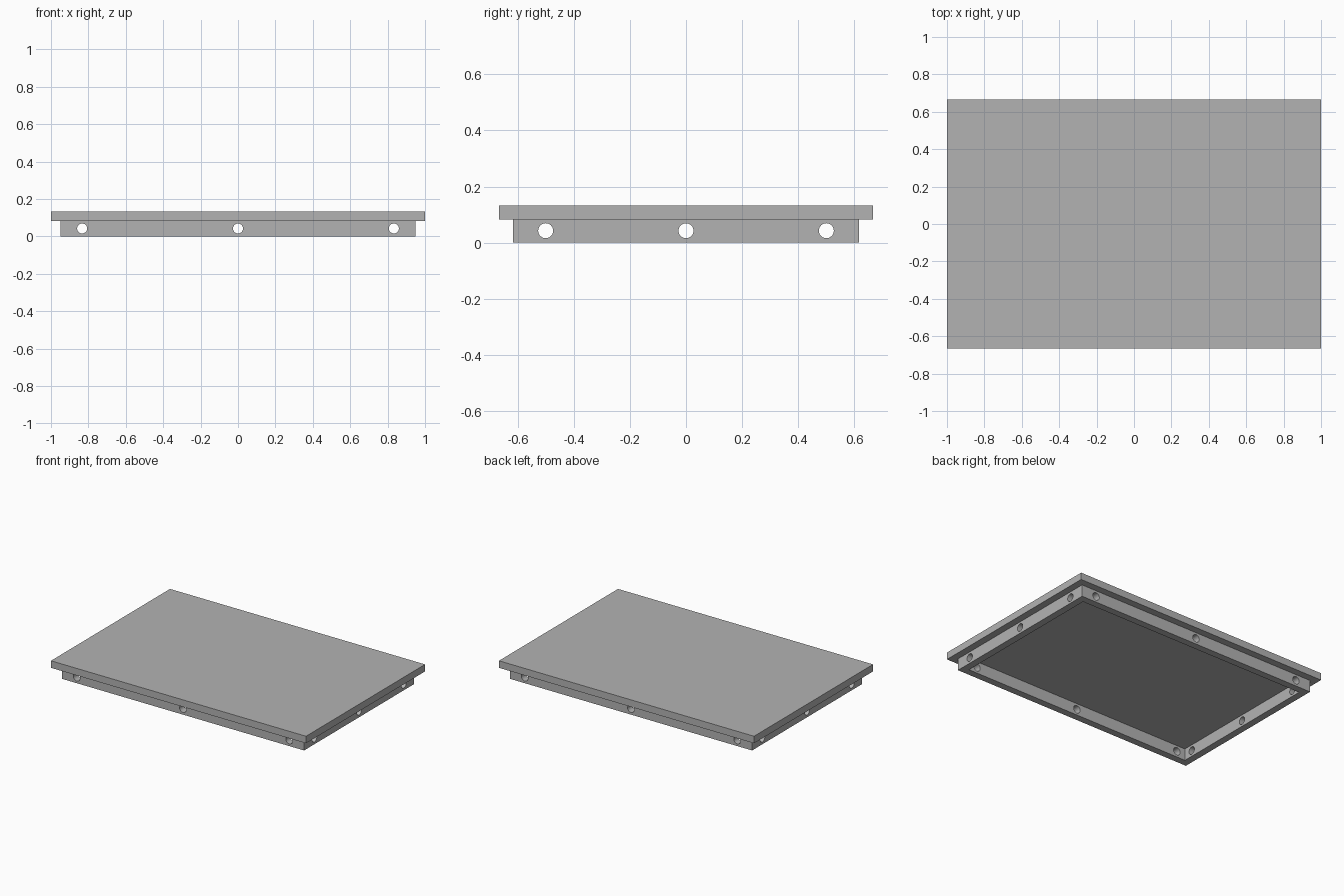
import bpy, bmesh, math

if "Cube" in bpy.data.objects:
    bpy.data.objects.remove(bpy.data.objects["Cube"])

# Dimensions
TOP_X, TOP_Y = 1.0, 0.6667        # half sizes of the slab
FRAME_X, FRAME_Y = 0.95, 0.6167   # half sizes of the frame
WALL = 0.05
Z_FRAME, Z_TOP = 0.0833, 0.1333
HOLE_R = 0.0267

grey = bpy.data.materials.new("plain grey")
grey.diffuse_color = (0.45, 0.45, 0.45, 1)
grey.use_nodes = True
grey.node_tree.nodes["Principled BSDF"].inputs["Base Color"].default_value = grey.diffuse_color


def finish(name, bm):
    bmesh.ops.recalc_face_normals(bm, faces=bm.faces)
    mesh = bpy.data.meshes.new(name)
    bm.to_mesh(mesh)
    bm.free()
    obj = bpy.data.objects.new(name, mesh)
    bpy.context.collection.objects.link(obj)
    mesh.materials.append(grey)
    return obj


def box(name, hx, hy, z0, z1):
    bm = bmesh.new()
    bmesh.ops.create_cube(bm, size=1)
    for v in bm.verts:
        v.co = (v.co.x * 2 * hx, v.co.y * 2 * hy, z0 if v.co.z < 0 else z1)
    return finish(name, bm)


def rectangular_ring(name, hx, hy, wall, z0, z1):
    bm = bmesh.new()
    corners = [(-1, -1), (1, -1), (1, 1), (-1, 1)]
    loops = [[bm.verts.new((sx * (hx - w), sy * (hy - w), z)) for sx, sy in corners]
             for w, z in ((0, z0), (0, z1), (wall, z1), (wall, z0))]
    for k in range(4):
        a, b = loops[k], loops[(k + 1) % 4]
        for i in range(4):
            j = (i + 1) % 4
            bm.faces.new((a[i], a[j], b[j], b[i]))
    return finish(name, bm)


def drill(obj, location, rotation):
    """Cut a round hole straight through both opposite walls."""
    bpy.ops.mesh.primitive_cylinder_add(vertices=32, radius=HOLE_R, depth=3,
                                        location=location, rotation=rotation)
    cutter = bpy.context.object
    cutter.name = "hole_cutter"
    cutter.hide_render = True
    cutter.data.materials.append(grey)
    bpy.ops.object.select_all(action='DESELECT')
    obj.select_set(True)
    bpy.context.view_layer.objects.active = obj
    mod = obj.modifiers.new("hole", 'BOOLEAN')
    mod.operation, mod.solver, mod.object = 'DIFFERENCE', 'EXACT', cutter
    bpy.ops.object.modifier_apply(modifier=mod.name)
    bpy.data.objects.remove(cutter, do_unlink=True)


# Flat slab on top
box("top_slab", TOP_X, TOP_Y, Z_FRAME, Z_TOP)

# Open frame below, with three holes through each wall
frame = rectangular_ring("lower_frame", FRAME_X, FRAME_Y, WALL, 0, Z_FRAME)
for s in (-1, 0, 1):
    drill(frame, (s * 0.8333, 0, 0.0425), (math.pi / 2, 0, 0))
    drill(frame, (0, s * 0.5, 0.0425), (0, math.pi / 2, 0))

# Smooth hole walls, crisp edges
bpy.ops.object.shade_smooth_by_angle(angle=math.radians(30))
